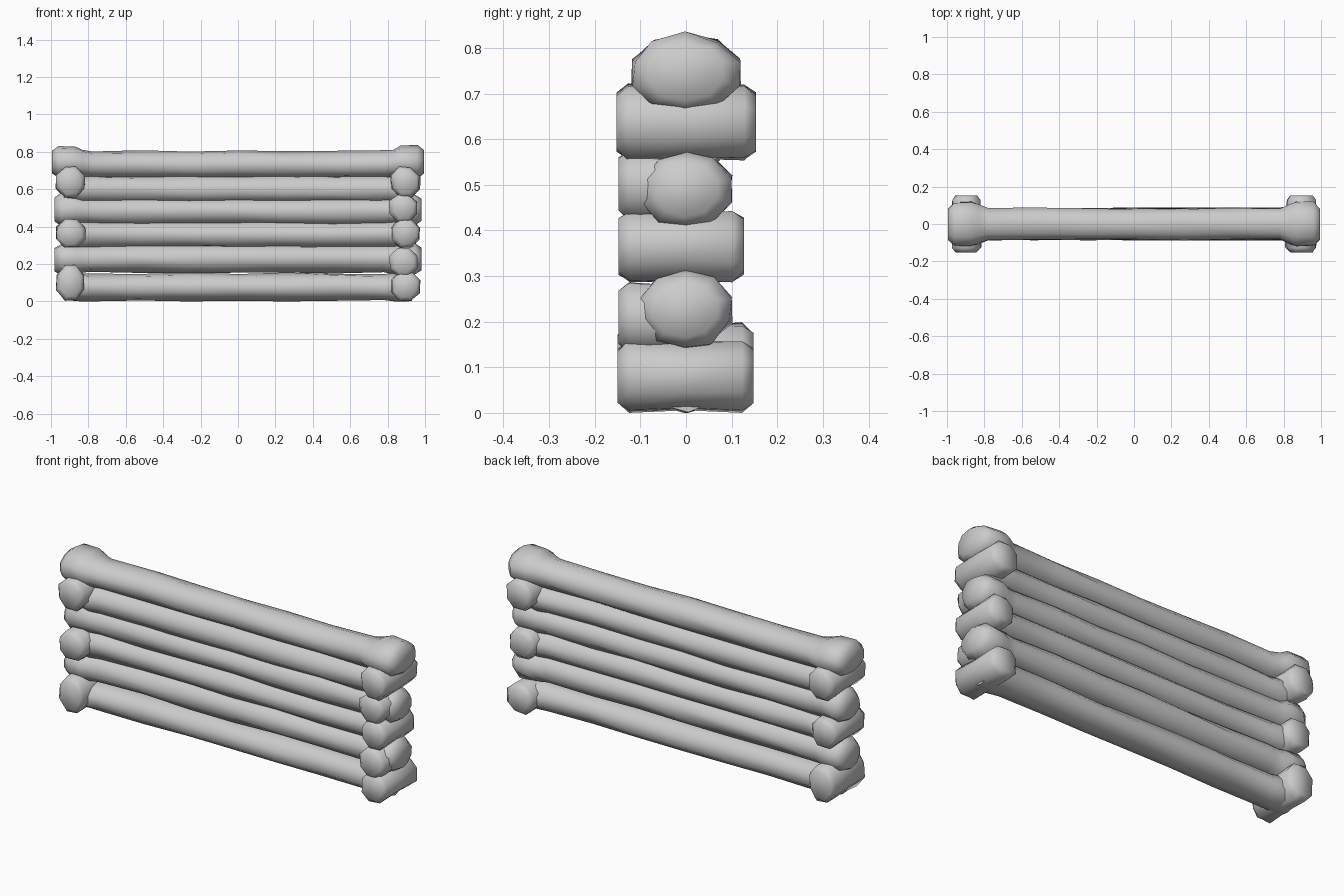
import bpy, bmesh, math, random
from mathutils import Vector

random.seed(4)
cube = bpy.data.objects.get("Cube")
if cube:
    bpy.data.objects.remove(cube, do_unlink=True)

wood = bpy.data.materials.new("pale_grey")
wood.use_nodes = True
GREY = (0.6, 0.6, 0.6, 1)
wood.diffuse_color = GREY
wood.node_tree.nodes["Principled BSDF"].inputs["Base Color"].default_value = GREY


def log(name, axis, centre, rings, sides=10, rough=0.005):
    """Hewn log: rings are (position, half width, half height, lift)."""
    bm = bmesh.new()
    loops = []
    for pos, w, h, lift in rings:
        loop = []
        for i in range(sides):
            a = math.tau * (i + 0.5) / sides
            k = 1 / math.cos(math.pi / sides) ** 0.5
            across = w * math.cos(a) * k + random.uniform(-rough, rough)
            up = h * math.sin(a) * k + lift + random.uniform(-rough, rough)
            p = Vector((pos, across, up)) if axis == "x" else Vector((across, pos, up))
            p += Vector(centre)
            p.z = max(p.z, 0.0)
            loop.append(bm.verts.new(p))
        loops.append(loop)
    for a, b in zip(loops, loops[1:]):
        for i in range(sides):
            j = (i + 1) % sides
            bm.faces.new((a[i], a[j], b[j], b[i]))
    bm.faces.new(loops[0])
    bm.faces.new(loops[-1])
    bmesh.ops.recalc_face_normals(bm, faces=bm.faces)
    mesh = bpy.data.meshes.new(name)
    bm.to_mesh(mesh)
    bm.free()
    mesh.materials.append(wood)
    ob = bpy.data.objects.new(name, mesh)
    bpy.context.collection.objects.link(ob)
    bpy.ops.object.select_all(action="DESELECT")
    ob.select_set(True)
    bpy.context.view_layer.objects.active = ob
    bpy.ops.object.shade_smooth_by_angle(angle=math.radians(65))
    return ob


# Long wall logs, every second one ending in swollen knobs
wall_z = [0.077, 0.228, 0.358, 0.482, 0.6, 0.73]
knob_z = {1: 0.225, 3: 0.49, 5: 0.745}
knob_y = {1: 0.02, 3: 0.0, 5: 0.0}
for row, z in enumerate(wall_z):
    mid = [(-0.78 + 0.26 * i, 0.085, 0.072, 0) for i in range(7)]
    if row in knob_z:
        reach = 0.995 if row == 5 else 0.98
        w = 0.118 if row == 5 else 0.1
        lift = knob_z[row] - z
        end = [(0.83, w * 0.92, 0.074, lift * 0.5), (0.87, w, 0.084, lift),
               (reach - 0.035, w, 0.084, lift), (reach, w * 0.72, 0.062, lift)]
    else:
        end = [(0.84, 0.1, 0.074, 0), (0.93, 0.09, 0.07, 0)]
    left = [(-p, w, h, l) for p, w, h, l in reversed(end)]
    log(f"wall_log_{row + 1}", "x", (0, 0, z), left + mid + end)

# Short cross logs at both corners, between the knobs
for side, label in ((1, "left"), (-1, "right")):
    for n, (z, h, front, back) in enumerate(((0.08, 0.08, 0.15, 0.148),
                                             (0.365, 0.08, 0.148, 0.127),
                                             (0.638, 0.084, 0.152, 0.153))):
        if side < 0 and n == 0:
            z, h = 0.1, 0.098
        rings = [(-front, 0.058, h * 0.76, 0), (-front + 0.025, 0.078, h, 0),
                 (0, 0.08, h * 0.95, 0),
                 (back - 0.025, 0.078, h, 0), (back, 0.058, h * 0.76, 0)]
        log(f"{label}_cross_log_{n + 1}", "y", (side * 0.895, 0, z), rings, 8)

# Extra stubs filling the front of the left corner
for n, z in enumerate((0.21, 0.5)):
    rings = [(-0.148, 0.056, 0.058, 0), (-0.125, 0.076, 0.08, 0),
             (-0.02, 0.075, 0.076, 0)]
    log(f"corner_stub_{n + 1}", "y", (0.885, 0, z), rings, 8)
